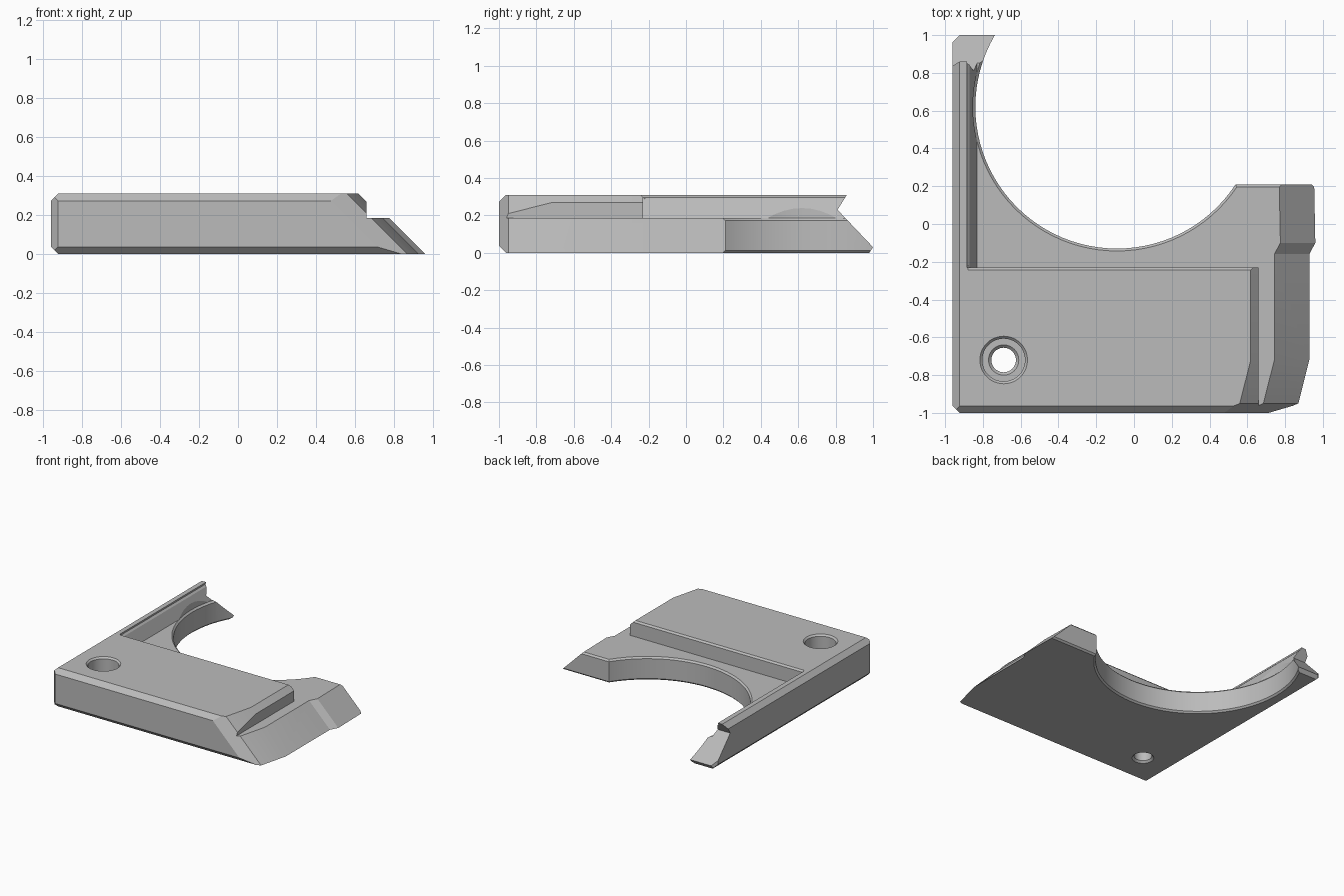
import bpy, bmesh, math
from mathutils import Vector

cube = bpy.data.objects.get("Cube")
if cube:
    bpy.data.objects.remove(cube, do_unlink=True)

grey = bpy.data.materials.new("mid grey")
grey.use_nodes = True
COLOUR = (0.5, 0.5, 0.5, 1)
grey.diffuse_color = COLOUR
grey.node_tree.nodes["Principled BSDF"].inputs["Base Color"].default_value = COLOUR

TOP, SHELF, BEV, EDGE = 0.31, 0.185, 0.037, 0.013


def make_object(name, bm):
    bmesh.ops.recalc_face_normals(bm, faces=bm.faces)
    mesh = bpy.data.meshes.new(name)
    bm.to_mesh(mesh)
    bm.free()
    mesh.materials.append(grey)
    obj = bpy.data.objects.new(name, mesh)
    bpy.context.collection.objects.link(obj)
    return obj


def prism(name, points, sweep):
    """Close a 3D outline and sweep it along a vector."""
    bm = bmesh.new()
    face = bm.faces.new([bm.verts.new(p) for p in points])
    res = bmesh.ops.extrude_face_region(bm, geom=[face])
    verts = [v for v in res["geom"] if isinstance(v, bmesh.types.BMVert)]
    bmesh.ops.translate(bm, verts=verts, vec=sweep)
    return make_object(name, bm)


def prism_x(name, yz, lo, hi):
    return prism(name, [(lo, y, z) for y, z in yz], (hi - lo, 0, 0))


def prism_y(name, xz, lo, hi):
    return prism(name, [(x, lo, z) for x, z in xz], (0, hi - lo, 0))


def lathe(name, rz, centre, sides):
    """Stack of rings closed at both ends."""
    bm = bmesh.new()
    rings = []
    for r, z in rz:
        angles = [2 * math.pi * i / sides for i in range(sides)]
        rings.append([bm.verts.new((centre[0] + r * math.cos(a),
                                    centre[1] + r * math.sin(a), z)) for a in angles])
    for low, high in zip(rings, rings[1:]):
        for i in range(sides):
            j = (i + 1) % sides
            bm.faces.new((low[i], low[j], high[j], high[i]))
    bm.faces.new(rings[0])
    bm.faces.new(rings[-1])
    return make_object(name, bm)


# Outer block with bevelled left and front edges
bm = bmesh.new()
bmesh.ops.create_cube(bm, size=1)
for v in bm.verts:
    v.co = Vector((v.co.x * 1.92, v.co.y * 2, (v.co.z + 0.5) * TOP))
bevels = [
    ((-0.96, 0, TOP - BEV), (-1, 0, 1)), ((-0.96, 0, BEV), (-1, 0, -1)),
    ((0, -1, TOP - BEV), (0, -1, 1)), ((0, -1, BEV), (0, -1, -1)),
    ((-0.96, BEV - 1, 0), (-1, -1, 0)), ((-0.96, 1 - BEV, 0), (-1, 1, 0)),
]
for point, normal in bevels:
    bmesh.ops.bisect_plane(bm, geom=bm.verts[:] + bm.edges[:] + bm.faces[:],
                           plane_co=point, plane_no=normal, clear_outer=True)
    bmesh.ops.holes_fill(bm, edges=[e for e in bm.edges if e.is_boundary])
plate = make_object("corner_plate", bm)

cutters = []

# Sloping right edge, with its jog and clipped front corner
edge = [(0.95, 0.4), (0.96, -0.1), (0.928, -0.16), (0.928, -0.72),
        (0.87, -0.95), (0.48, -1.1), (2, -1.1), (2, 0.4)]
edge[5] = (0.51, -1.1)
start = -0.1
cutters.append(prism("right_slope_cutter", [(x - start, y, start) for x, y in edge],
                     (-0.6, 0, 0.6)))

# Low shelf on the right of the raised block
cutters.append(prism_y("right_shelf_cutter",
                       [(0.66, SHELF), (2, SHELF), (2, 0.5), (0.66, 0.5)], -2, 2))

# Low shelf behind the raised block, leaving the side rail
cutters.append(prism_y("rear_shelf_cutter",
                       [(-0.83, SHELF), (2, SHELF), (2, 0.5), (-0.885, 0.5),
                        (-0.885, TOP - EDGE), (-0.872, TOP - 2 * EDGE)], -0.23, 2))
cutters.append(prism_x("block_edge_cutter",
                       [(-0.253, TOP + 0.01), (-0.22, TOP - 0.023), (-0.22, TOP + 0.01)],
                       -0.88, 0.8))

# Back end of the right arm
cutters.append(prism_x("arm_back_cutter",
                       [(0.21 - EDGE, -0.1), (0.21 - EDGE, 0), (0.21, EDGE),
                        (0.21, SHELF - EDGE), (0.21 - EDGE, SHELF),
                        (0.21 - EDGE, 0.5), (2, 0.5), (2, -0.1)], -0.1, 2))

# Round opening with narrow edge bevels
R = 0.75
cutters.append(lathe("round_opening_cutter",
                     [(R + EDGE, -0.1), (R + EDGE, 0), (R, EDGE), (R, SHELF - EDGE),
                      (R + EDGE, SHELF), (R + EDGE, 0.5)], (-0.09, 0.62), 96))

# Notched, pointed tip of the rail
cutters.append(prism_x("rail_tip_cutter",
                       [(0.885, 0.35), (0.86, TOP), (0.81, 0.23), (1, 0.03),
                        (0.98, 0), (0.98, -0.1), (2, -0.1), (2, 0.35)], -2, 0))

# Counterbored screw hole
cutters.append(lathe("screw_hole_cutter",
                     [(0.08, -0.1), (0.08, 0), (0.065, 0.015), (0.065, 0.135),
                      (0.08, 0.15), (0.113, 0.15), (0.113, TOP - EDGE),
                      (0.126, TOP), (0.126, 0.5)], (-0.69, -0.72), 48))

for cutter in cutters:
    cutter.hide_render = True
    mod = plate.modifiers.new(cutter.name, "BOOLEAN")
    mod.operation = "DIFFERENCE"
    mod.solver = "EXACT"
    mod.object = cutter

# Bake the cuts and drop the cutters
graph = bpy.context.evaluated_depsgraph_get()
baked = bpy.data.meshes.new_from_object(plate.evaluated_get(graph))
plate.modifiers.clear()
plate.data = baked
for cutter in cutters:
    bpy.data.objects.remove(cutter, do_unlink=True)

bpy.ops.object.select_all(action="DESELECT")
plate.select_set(True)
bpy.context.view_layer.objects.active = plate
bpy.ops.object.shade_smooth_by_angle(angle=math.radians(20))
